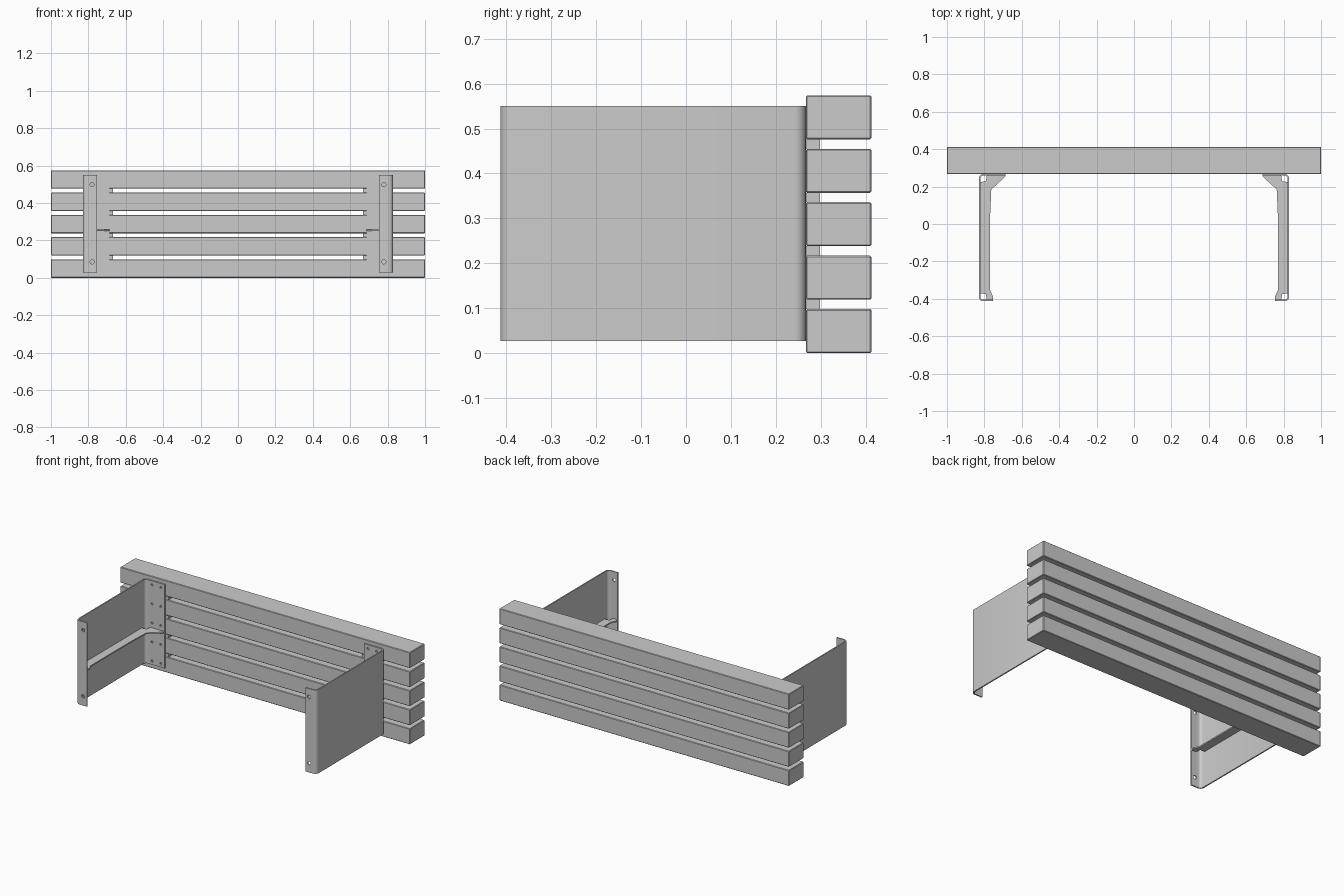
import bpy, bmesh
from math import pi, sin, cos
from mathutils import Matrix, Vector

if "Cube" in bpy.data.objects:
    bpy.data.objects.remove(bpy.data.objects["Cube"])

X_OUT, Y_FRONT, Y_BACK = 0.83, -0.413, 0.267
Z_LOW, Z_TOP, THICK = 0.027, 0.55, 0.008
SLAT_H, PITCH = 0.098, 0.119


def finish(name, bm):
    bmesh.ops.recalc_face_normals(bm, faces=bm.faces)
    mesh = bpy.data.meshes.new(name)
    bm.to_mesh(mesh)
    bm.free()
    ob = bpy.data.objects.new(name, mesh)
    bpy.context.collection.objects.link(ob)
    return ob


def box(name, x0, x1, y0, y1, z0, z1):
    bm = bmesh.new()
    m = Matrix.Translation(((x0 + x1) / 2, (y0 + y1) / 2, (z0 + z1) / 2))
    m = m @ Matrix.Diagonal((x1 - x0, y1 - y0, z1 - z0, 1))
    bmesh.ops.create_cube(bm, size=1, matrix=m)
    return finish(name, bm)


def prism(name, pts, z0, z1):
    bm = bmesh.new()
    f = bm.faces.new([bm.verts.new((x, y, z0)) for x, y in pts])
    ext = bmesh.ops.extrude_face_region(bm, geom=[f])
    vs = [g for g in ext["geom"] if isinstance(g, bmesh.types.BMVert)]
    bmesh.ops.translate(bm, verts=vs, vec=Vector((0, 0, z1 - z0)))
    return finish(name, bm)


def mirror(ob):
    mod = ob.modifiers.new("mirror", 'MIRROR')
    mod.use_axis = (True, False, False)
    # keep mirrored halves separate: nothing reaches the centre plane
    return ob


# Five horizontal backrest slats with softened edges
for i in range(5):
    z = i * PITCH
    slat = box(f"slat_{i + 1}", -1, 1, Y_BACK, 0.413, z, z + SLAT_H)
    bev = slat.modifiers.new("bevel", 'BEVEL')
    bev.width, bev.segments = 0.003, 1

# Small spacers in the gaps between slats, behind each bracket
for i in range(4):
    z = i * PITCH + SLAT_H
    mirror(box(f"spacer_{i + 1}", 0.668, 0.80, Y_BACK, 0.298, z, z + PITCH - SLAT_H))


# Bent sheet bracket: side plate with rounded bends into two flanges
def sheet_side(inset):
    r, n = 0.025, 5
    pts = [(0.755, Y_FRONT + inset)]
    for cy, start in ((Y_FRONT + r, -pi / 2), (Y_BACK - r, 0)):
        for k in range(n + 1):
            a = start + k / n * pi / 2
            pts.append((X_OUT - r + (r - inset) * cos(a), cy + (r - inset) * sin(a)))
    pts.append((0.688, Y_BACK - inset))
    return pts


bracket = prism("side_bracket", sheet_side(0) + sheet_side(THICK)[::-1], Z_LOW, Z_TOP)

# Hole cutters: one pair per slat in the back flange, two in the front flange
bm = bmesh.new()
holes = [(x, Y_BACK, 0.049 + PITCH * i, 0.007) for i in range(5) for x in (0.715, 0.775)]
holes += [(0.78, Y_FRONT, z, 0.011) for z in (0.085, 0.498)]
for x, y, z, r in holes:
    m = Matrix.Translation((x, y, z)) @ Matrix.Rotation(pi / 2, 4, 'X')
    bmesh.ops.create_cone(bm, cap_ends=True, segments=16, radius1=r, radius2=r,
                          depth=0.06, matrix=m)
cutter = finish("hole_cutter", bm)
cutter.hide_render = True
cut = bracket.modifiers.new("holes", 'BOOLEAN')
cut.operation, cut.object, cut.solver = 'DIFFERENCE', cutter, 'EXACT'

# Apply the holes so that the helper can be removed
bpy.context.view_layer.objects.active = bracket
bracket.select_set(True)
bpy.ops.object.modifier_apply(modifier="holes")
bpy.data.objects.remove(cutter)
bpy.ops.object.shade_smooth_by_angle()
mirror(bracket)

# Horizontal stiffening rib with relieved corners
xo, yf, yb = X_OUT - THICK, Y_FRONT + THICK, Y_BACK - THICK
rib = [(0.755, yf), (xo - 0.035, yf), (xo - 0.03, yf + 0.03), (xo, yf + 0.035),
       (xo, yb - 0.035), (xo - 0.03, yb - 0.03), (xo - 0.035, yb), (0.688, yb),
       (0.688, yb - 0.006), (0.763, 0.185), (0.769, 0.05), (0.769, -0.355),
       (0.755, -0.385)]
mirror(prism("bracket_rib", rib, 0.249, 0.257))
